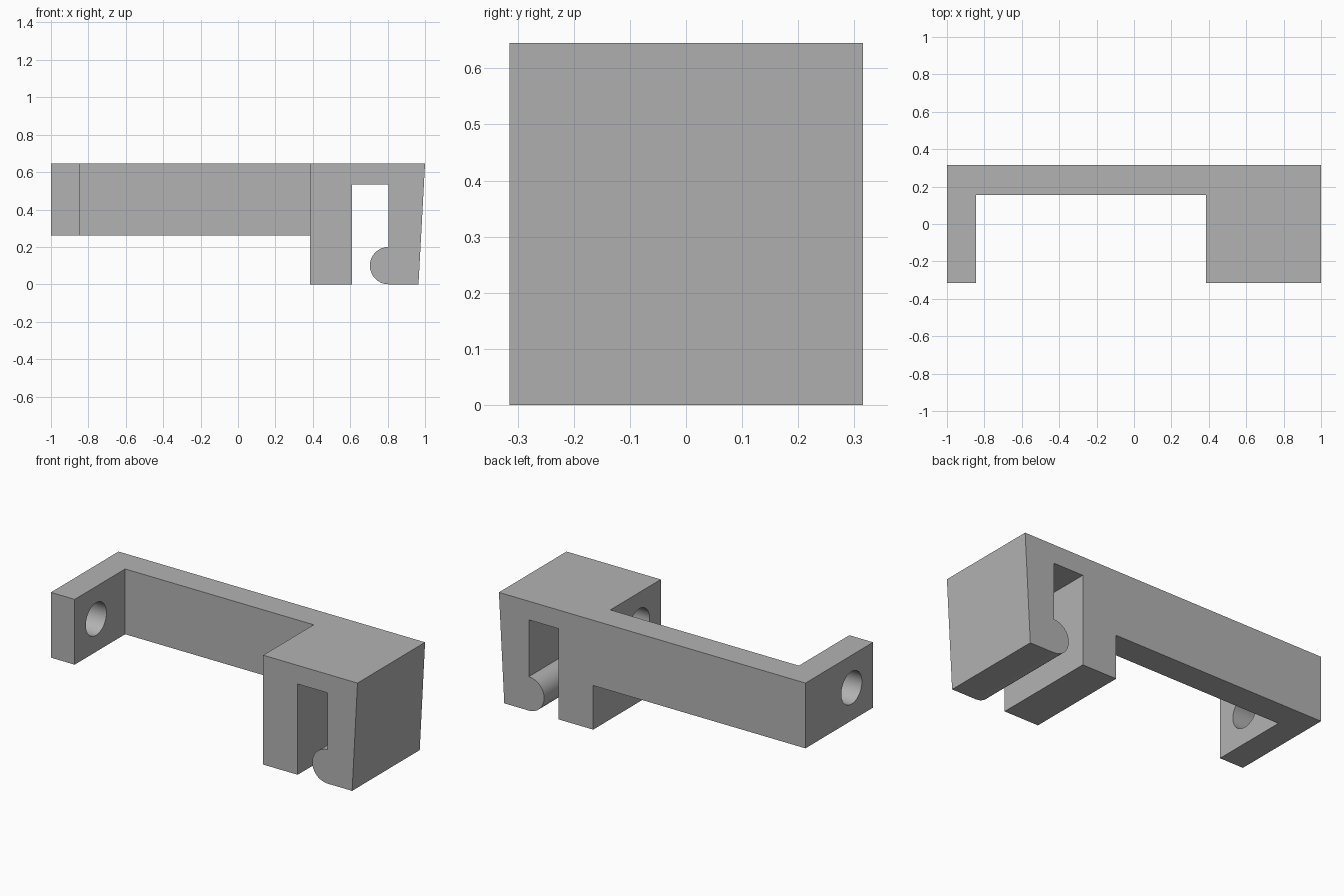
import bpy, bmesh, math
from mathutils import Matrix

if "Cube" in bpy.data.objects:
    bpy.data.objects.remove(bpy.data.objects["Cube"], do_unlink=True)

grey = bpy.data.materials.new("plain_grey")
grey.use_nodes = True
colour = (0.45, 0.45, 0.45, 1)
grey.diffuse_color = colour
grey.node_tree.nodes["Principled BSDF"].inputs["Base Color"].default_value = colour

HEIGHT, DEPTH = 0.645, 0.315


def add_object(name, bm):
    bmesh.ops.recalc_face_normals(bm, faces=bm.faces)
    mesh = bpy.data.meshes.new(name)
    bm.to_mesh(mesh)
    bm.free()
    mesh.materials.append(grey)
    obj = bpy.data.objects.new(name, mesh)
    bpy.context.collection.objects.link(obj)
    return obj


def extrude_profile(name, points, offset):
    """Extrude a closed outline of 3D points along the offset."""
    bm = bmesh.new()
    face = bm.faces.new([bm.verts.new(p) for p in points])
    result = bmesh.ops.extrude_face_region(bm, geom=[face], use_keep_orig=True)
    moved = [v for v in result["geom"] if isinstance(v, bmesh.types.BMVert)]
    bmesh.ops.translate(bm, verts=moved, vec=offset)
    return add_object(name, bm)


def boolean(target, other, operation):
    mod = target.modifiers.new(operation.lower(), "BOOLEAN")
    mod.operation, mod.object, mod.solver = operation, other, "EXACT"
    bpy.context.view_layer.objects.active = target
    bpy.ops.object.modifier_apply(modifier=mod.name)
    bpy.data.objects.remove(other, do_unlink=True)


# Clip block: outline with slot and rounded hook, extruded front to back
hook_x, hook_r, steps = 0.805, 0.1, 16
hook = [(hook_x - hook_r * math.sin(math.pi * i / steps),
         hook_r - hook_r * math.cos(math.pi * i / steps)) for i in range(steps + 1)]
outline = [(0.965, 0), (1, HEIGHT), (0.385, HEIGHT), (0.385, 0),
           (0.61, 0), (0.61, 0.535), (hook_x, 0.535)] + hook[::-1]
bracket = extrude_profile("clip_bracket", [(x, -DEPTH, z) for x, z in outline],
                          (0, 2 * DEPTH, 0))

# Back beam with the end arm, running slightly into the block
beam_base = 0.26
plan = [(-1, -DEPTH), (-0.845, -DEPTH), (-0.845, 0.155),
        (0.5, 0.155), (0.5, DEPTH), (-1, DEPTH)]
beam = extrude_profile("beam_and_arm", [(x, y, beam_base) for x, y in plan],
                       (0, 0, HEIGHT - beam_base))
boolean(bracket, beam, "UNION")

# Rod hole: through the arm and partway into the block
start, end = -1.1, 0.545
bm = bmesh.new()
bmesh.ops.create_cone(bm, cap_ends=True, segments=40, radius1=0.096, radius2=0.096,
                      depth=end - start,
                      matrix=Matrix.Translation(((start + end) / 2, -0.115, 0.453))
                      @ Matrix.Rotation(math.pi / 2, 4, "Y"))
cutter = add_object("rod_hole_cutter", bm)
cutter.hide_render = True
boolean(bracket, cutter, "DIFFERENCE")

# Smooth the curved walls, keep the corners sharp
bpy.ops.object.select_all(action="DESELECT")
bracket.select_set(True)
bpy.context.view_layer.objects.active = bracket
bpy.ops.object.shade_smooth_by_angle(angle=math.radians(30))
